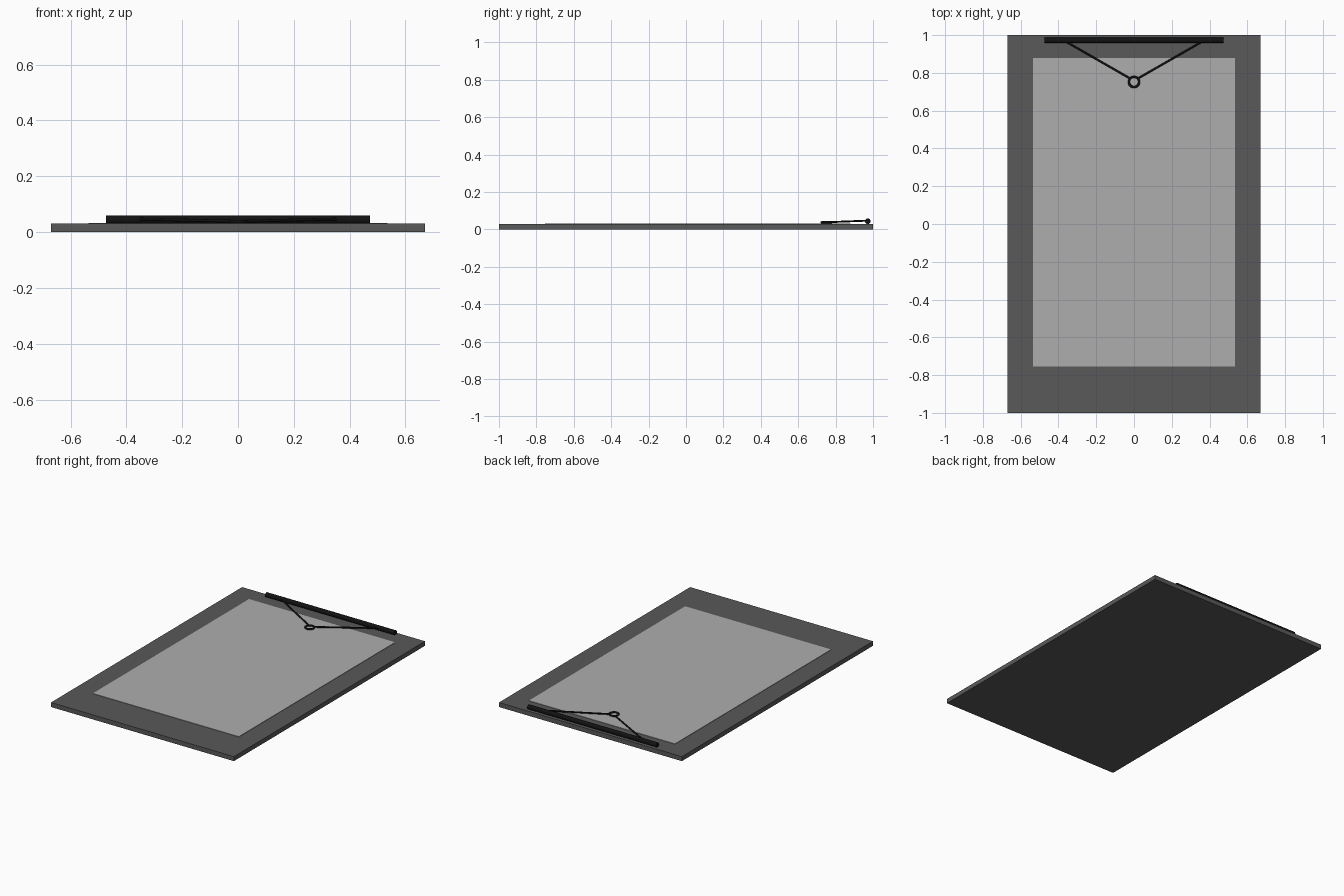
import bpy
import math
from mathutils import Vector

if "Cube" in bpy.data.objects:
    bpy.data.objects.remove(bpy.data.objects["Cube"])


def material(name, value):
    m = bpy.data.materials.new(name)
    m.diffuse_color = (value, value, value, 1)
    m.use_nodes = True
    m.node_tree.nodes["Principled BSDF"].inputs["Base Color"].default_value = m.diffuse_color
    return m


BOARD = material("dark_grey", 0.1)
PAPER = material("light_grey", 0.42)
METAL = material("black", 0.006)


def finish(name, mat, smooth=False):
    ob = bpy.context.object
    ob.name = name
    ob.data.materials.append(mat)
    if smooth:
        bpy.ops.object.shade_smooth_by_angle(angle=math.radians(40))
    return ob


def box(name, lo, hi, mat):
    lo, hi = Vector(lo), Vector(hi)
    bpy.ops.mesh.primitive_cube_add(size=1, location=(lo + hi) / 2)
    bpy.context.object.scale = hi - lo
    bpy.ops.object.transform_apply(location=False, rotation=False, scale=True)
    return finish(name, mat)


def rod(name, a, b, radius, sides, mat):
    a, b = Vector(a), Vector(b)
    bpy.ops.mesh.primitive_cylinder_add(vertices=sides, radius=radius,
                                        depth=(b - a).length, location=(a + b) / 2)
    bpy.context.object.rotation_euler = (b - a).to_track_quat('Z', 'Y').to_euler()
    return finish(name, mat, True)


# Backing board and the sheet lying on it
box("board", (-0.67, -1, 0), (0.67, 1, 0.03), BOARD)
box("sheet", (-0.535, -0.755, 0.03), (0.535, 0.88, 0.033), PAPER)

# Hanging bar along the back edge
rod("clip_bar", (-0.473, 0.972, 0.044), (0.473, 0.972, 0.044), 0.015, 24, METAL)
bar = bpy.context.object
bar.scale.x = bar.scale.y = 1.0

# Two wires running from the bar to the ring
for side, label in ((-1, "left"), (1, "right")):
    rod(label + "_wire", (side * 0.365, 0.968, 0.047), (side * 0.018, 0.769, 0.039),
        0.005, 12, METAL)

# Pull ring
bpy.ops.mesh.primitive_torus_add(major_radius=0.027, minor_radius=0.006,
                                 major_segments=32, minor_segments=10,
                                 location=(0, 0.752, 0.038))
finish("pull_ring", METAL, True)
